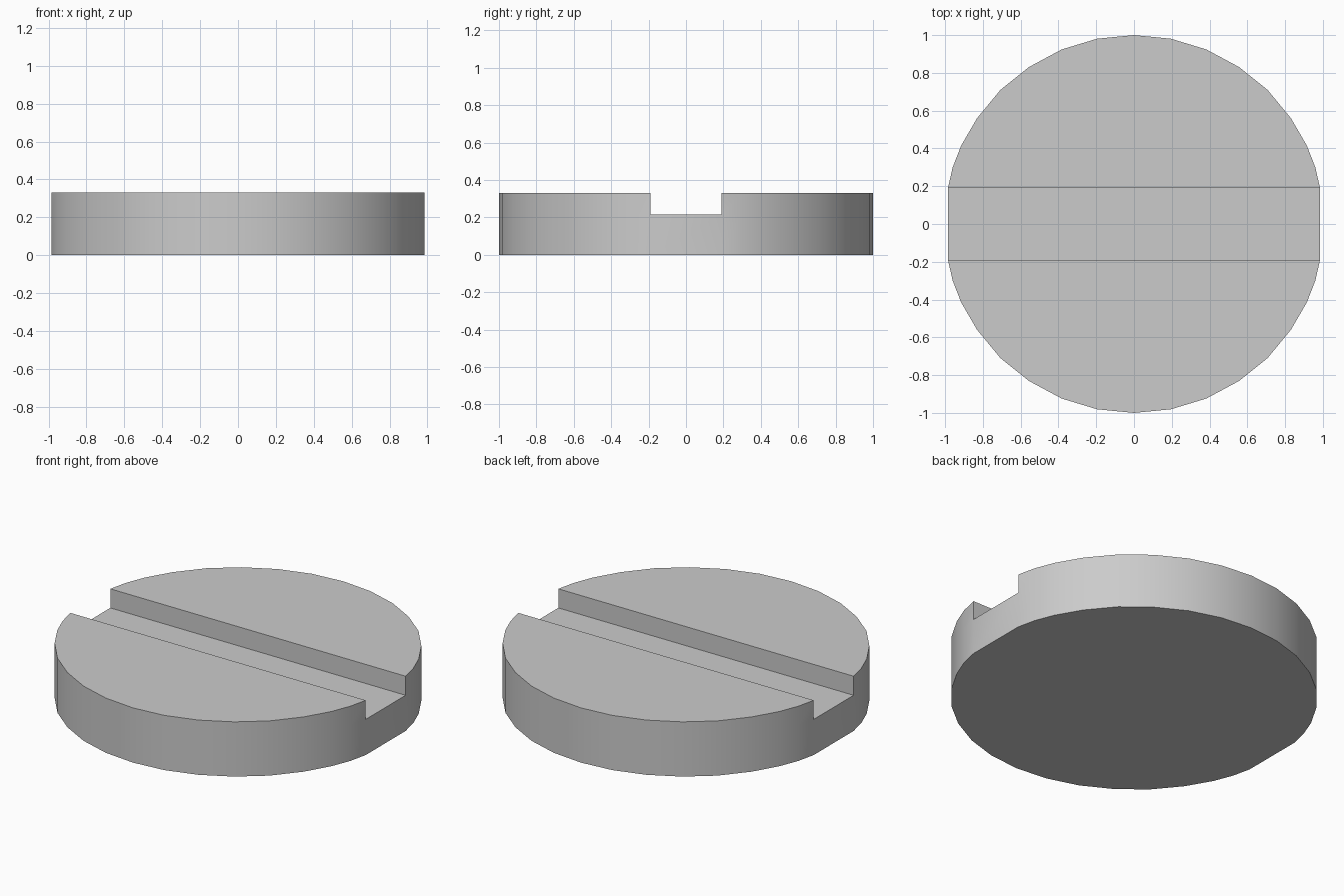
import bpy, bmesh
from math import radians

if "Cube" in bpy.data.objects:
    bpy.data.objects.remove(bpy.data.objects["Cube"])

HEIGHT, SLOT_FLOOR = 0.33, 0.215

# Quarter outline of the disc, from the slot corner to the far edge
quarter = [(0.985, 0.19), (0.96, 0.30), (0.915, 0.415), (0.831, 0.56),
           (0.707, 0.71), (0.556, 0.831), (0.383, 0.924), (0.195, 0.981), (0, 1.0)]
half = quarter + [(-x, y) for x, y in quarter[-2::-1]]

bm = bmesh.new()


def raise_faces(faces, dz):
    """Extrude faces upward and return the new top faces."""
    geom = bmesh.ops.extrude_face_region(bm, geom=faces, use_keep_orig=False)["geom"]
    verts = [g for g in geom if isinstance(g, bmesh.types.BMVert)]
    bmesh.ops.translate(bm, verts=verts, vec=(0, 0, dz))
    return [g for g in geom if isinstance(g, bmesh.types.BMFace)]


# Slotted base: two disc segments joined by the slot floor
back = [bm.verts.new((x, y, SLOT_FLOOR)) for x, y in half]
front = [bm.verts.new((-x, -y, SLOT_FLOOR)) for x, y in half]
back_cap = bm.faces.new(back)
front_cap = bm.faces.new(front)
slot = bm.faces.new((back[0], back[-1], front[0], front[-1]))

# Flat underside and lower wall
outline = back + front
under = [bm.verts.new((v.co.x, v.co.y, 0)) for v in outline]
bm.faces.new(under[::-1])
n = len(outline)
for i in range(n):
    j = (i + 1) % n
    bm.faces.new((under[i], under[j], outline[j], outline[i]))

# Raised lands either side of the slot
for cap in (back_cap, front_cap):
    raise_faces([cap], HEIGHT - SLOT_FLOOR)
    if cap.is_valid:
        bm.faces.remove(cap)

bmesh.ops.recalc_face_normals(bm, faces=bm.faces)
mesh = bpy.data.meshes.new("slotted_disc")
bm.to_mesh(mesh)
bm.free()
disc = bpy.data.objects.new("slotted_disc", mesh)
bpy.context.collection.objects.link(disc)

# Smooth rim with sharp corners
bpy.context.view_layer.objects.active = disc
disc.select_set(True)
bpy.ops.object.shade_smooth_by_angle(angle=radians(30))
